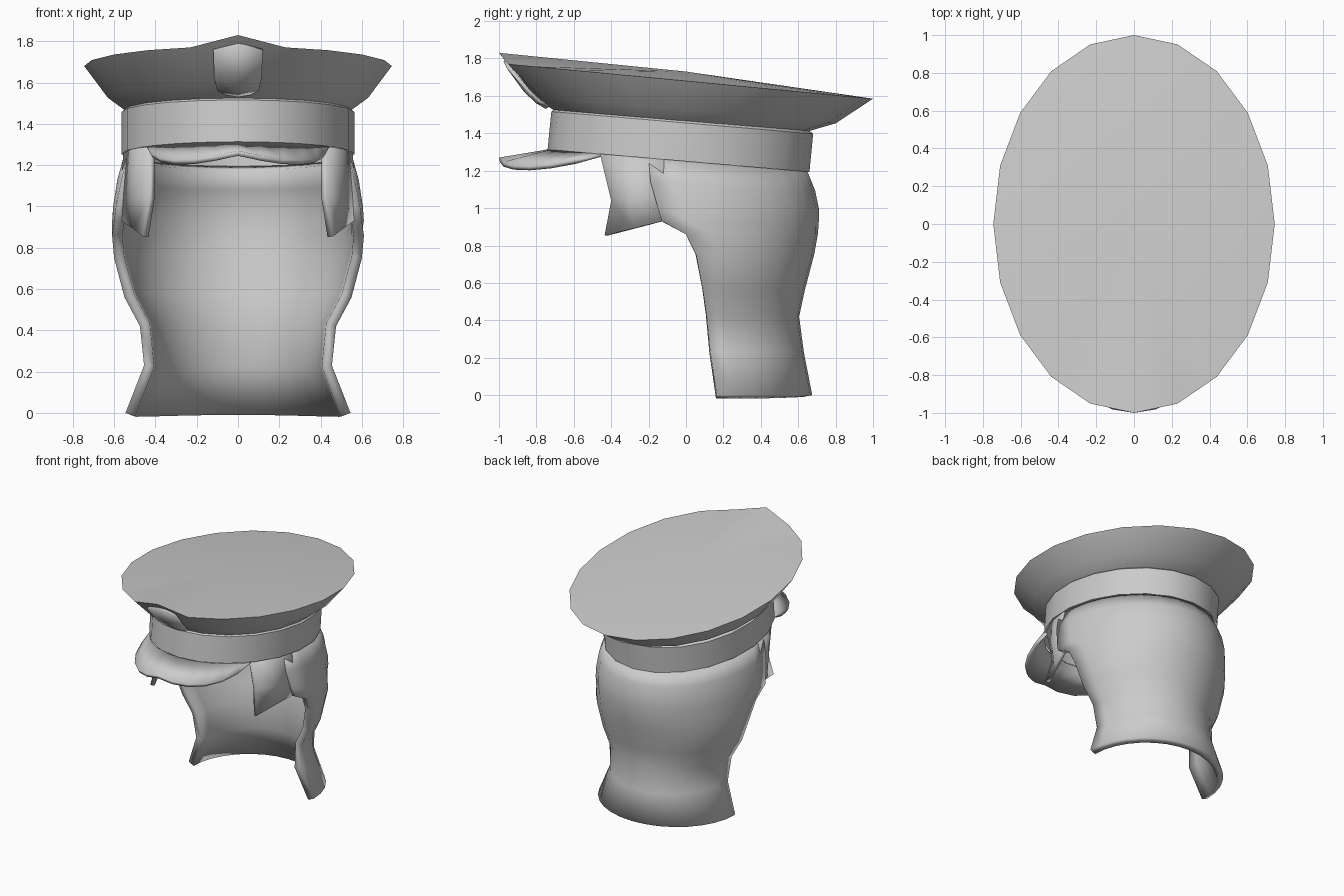
import bpy
import bmesh
from math import sin, cos, pi, asin, sqrt, radians

if "Cube" in bpy.data.objects:
    bpy.data.objects.remove(bpy.data.objects["Cube"])

grey = bpy.data.materials.new("plain grey")
grey.use_nodes = True
grey.diffuse_color = (0.6, 0.6, 0.6, 1)
grey.node_tree.nodes["Principled BSDF"].inputs["Base Color"].default_value = (0.6, 0.6, 0.6, 1)

SIDES = 20


def loft(name, rows, closed=False, thickness=0, mirror=False, angle=35):
    """Skin rows of points listed top to bottom, each running anticlockwise."""
    bm = bmesh.new()
    grid = [[bm.verts.new(p) for p in row] for row in rows]
    n = len(rows[0])
    for a, b in zip(grid, grid[1:]):
        for i in range(n if closed else n - 1):
            j = (i + 1) % n
            bm.faces.new((a[i], b[i], b[j], a[j]))
    bmesh.ops.remove_doubles(bm, verts=bm.verts[:], dist=0.0005)
    mesh = bpy.data.meshes.new(name)
    bm.to_mesh(mesh)
    bm.free()
    mesh.materials.append(grey)
    obj = bpy.data.objects.new(name, mesh)
    bpy.context.collection.objects.link(obj)
    bpy.ops.object.select_all(action="DESELECT")
    obj.select_set(True)
    bpy.context.view_layer.objects.active = obj
    bpy.ops.object.shade_smooth_by_angle(angle=radians(angle))
    if thickness:
        solid = obj.modifiers.new("thickness", "SOLIDIFY")
        solid.thickness = thickness
        solid.offset = -1
    if mirror:
        obj.modifiers.new("mirror", "MIRROR")
    return obj


def tilted_ring(rx, ry, cy, z, slope):
    """Ellipse whose height falls towards the back; first point is at the front."""
    points = []
    for i in range(SIDES):
        t = 2 * pi * i / SIDES - pi / 2
        y = cy + ry * sin(t)
        points.append((rx * cos(t), y, z + slope * y))
    return points


# Wide crown with a raised point at the front
rim = tilted_ring(0.745, 1.0, 0, 1.68, -0.095)
rim[0] = (0, -1.0, 1.83)
loft("hat_crown", [
    [(0, 0, 1.73)] * SIDES,
    rim,
    tilted_ring(0.63, 0.81, -0.01, 1.525, -0.09),
    tilted_ring(0.55, 0.68, -0.03, 1.465, -0.085),
], closed=True)

# Band round the head
loft("hat_band", [
    tilted_ring(0.54, 0.67, -0.02, 1.475, -0.085),
    tilted_ring(0.565, 0.70, -0.02, 1.455, -0.085),
    tilted_ring(0.565, 0.70, -0.04, 1.25, -0.086),
], closed=True)

# Visor: inner edge follows the band, outer edge is a half ellipse
inner, outer = [], []
for i in range(13):
    t = pi * i / 12 - pi / 2
    x = 0.44 * sin(t)
    y = -0.04 - 0.70 * sqrt(1 - (x / 0.565) ** 2)
    inner.append((x, y, 1.25 - 0.086 * y))
    c = cos(t)
    outer.append((x, -0.46 - 0.54 * c, 1.285 - 0.015 * c - 0.05 * abs(sin(2 * t))))
loft("visor", [inner, outer], thickness=0.025)

# Badge plate on the front of the crown: height, half width, depth, middle lift
badge = []
for z, w, y, lift in [(1.75, 0.12, -0.975, 0.035), (1.62, 0.115, -0.865, 0),
                      (1.56, 0.10, -0.80, 0), (1.54, 0.06, -0.75, -0.01)]:
    badge.append([(-w, y + 0.015, z), (0, y, z + lift), (w, y + 0.015, z)])
loft("badge", badge, thickness=0.02)

# Hair shell: height, half width, front edge, centre, back, slope
HAIR = [
    (1.25, 0.55, -0.20, -0.03, 0.65, -0.086),
    (1.13, 0.585, -0.19, 0, 0.69, -0.05),
    (1.0, 0.605, -0.15, 0, 0.71, 0),
    (0.93, 0.61, -0.13, 0, 0.71, 0),
    (0.86, 0.61, 0, 0, 0.705, 0),
    (0.75, 0.60, 0.055, 0.055, 0.685, 0),
    (0.56, 0.55, 0.09, 0.09, 0.635, 0),
    (0.42, 0.475, 0.11, 0.11, 0.605, 0),
    (0.23, 0.455, 0.13, 0.13, 0.63, 0),
    (0, 0.545, 0.165, 0.165, 0.675, 0),
]
rows = []
for z, rx, front, cy, back, slope in HAIR:
    ry = back - cy
    a = asin((cy - front) / ry)
    row = []
    for i in range(17):
        t = -a + (pi + 2 * a) * i / 16
        y = cy + ry * sin(t)
        row.append((rx * cos(t), y, z + slope * y))
    rows.append(row)
loft("hair", rows, thickness=0.05, angle=45)

# Pointed sideburns in front of the ears
loft("sideburns", [
    [(0.43, -0.46, 1.29), (0.51, -0.31, 1.28), (0.555, -0.12, 1.26)],
    [(0.43, -0.40, 1.04), (0.51, -0.30, 1.05), (0.57, -0.12, 1.08)],
    [(0.46, -0.435, 0.855), (0.51, -0.28, 0.893), (0.565, -0.12, 0.932)],
], thickness=0.03, mirror=True)
